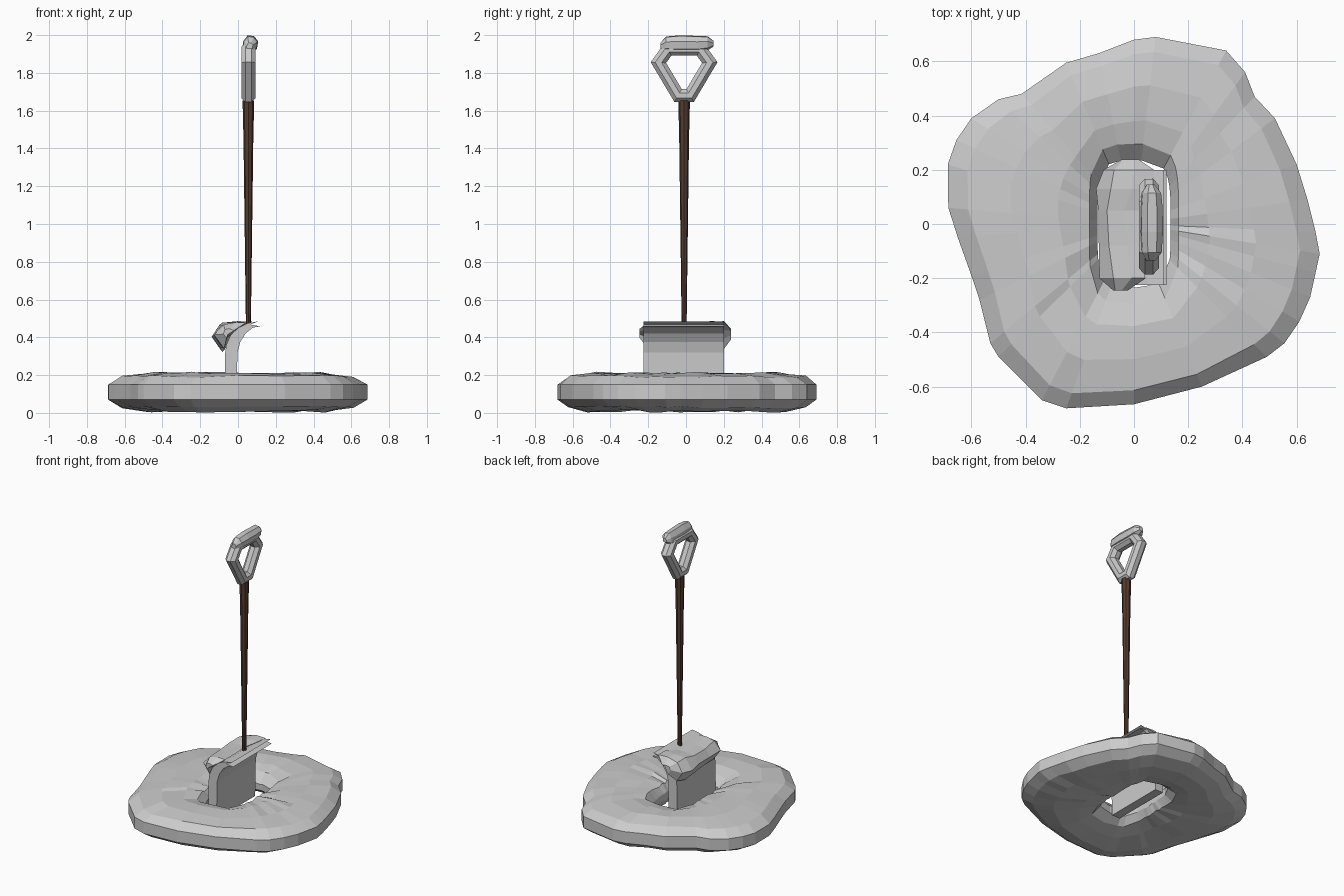
import bpy, bmesh, random
from math import sin, cos, pi, atan2
from mathutils import Vector

if "Cube" in bpy.data.objects:
    bpy.data.objects.remove(bpy.data.objects["Cube"])

random.seed(4)


def loft(name, rings, loop=False, caps=True):
    """Skin closed rings of equal length into one flat-shaded object."""
    bm = bmesh.new()
    vr = [[bm.verts.new(p) for p in r] for r in rings]
    n = len(rings[0])
    last = len(vr) if loop else len(vr) - 1
    for i in range(last):
        a, b = vr[i], vr[(i + 1) % len(vr)]
        for j in range(n):
            k = (j + 1) % n
            bm.faces.new((a[j], a[k], b[k], b[j]))
    if caps and not loop:
        bm.faces.new(vr[0])
        bm.faces.new(vr[-1])
    bmesh.ops.recalc_face_normals(bm, faces=bm.faces)
    me = bpy.data.meshes.new(name)
    bm.to_mesh(me)
    bm.free()
    ob = bpy.data.objects.new(name, me)
    bpy.context.collection.objects.link(ob)
    return ob


# Snow ring: irregular outline blended towards an oblong hole
outline = [(.08, .69), (.34, .64), (.41, .56), (.445, .47), (.52, .39), (.60, .22),
           (.64, .09), (.67, -.03), (.685, -.11), (.67, -.18), (.65, -.27), (.61, -.36),
           (.555, -.44), (.49, -.49), (.25, -.60), (0, -.665), (-.25, -.68), (-.34, -.65),
           (-.50, -.49), (-.53, -.44), (-.57, -.28), (-.60, -.19), (-.65, -.05),
           (-.685, .06), (-.687, .22), (-.655, .31), (-.60, .39), (-.50, .46),
           (-.415, .48), (-.25, .595), (-.13, .63), (0, .68)]


def hole_point(x, y, hx, hy):
    a = atan2(y, x)
    c, s = cos(a), sin(a)
    r = ((abs(c) / hx) ** 4 + (abs(s) / hy) ** 4) ** -.25
    return r * c, r * s


def snow_ring(t, z, jit, hx=.165, hy=.295):
    ring = []
    for x, y in outline:
        u, v = hole_point(x, y, hx, hy)
        ring.append((x + (u - x) * t, y + (v - y) * t, z + random.uniform(-jit, jit)))
    return ring


loft("snow_base", [
    snow_ring(0, .07, 0), snow_ring(0, .15, 0), snow_ring(.14, .193, .006),
    snow_ring(.45, .212, .006), snow_ring(.78, .207, .008), snow_ring(1, .185, .008),
    snow_ring(1, .135, .006, .135, .235), snow_ring(1, .085, .006, .135, .235),
    snow_ring(1, .04, .006), snow_ring(.75, .018, .005),
    snow_ring(.4, .008, .007), snow_ring(.14, .03, .006)], loop=True)

# Shovel blade: curved side profile (x, z) extruded along y
profile = [(-.07, .06), (-.07, .30), (-.062, .36), (-.04, .41), (0, .45), (.05, .475),
           (.11, .485), (.065, .468), (.12, .458), (.08, .452), (.04, .42),
           (.012, .375), (-.003, .32), (-.008, .06)]
loft("blade", [[(x, y, z) for x, z in profile] for y in (-.225, .20)])

# Snow lump lying over the curved back of the blade
lump = [(-.135, .41), (-.09, .475), (-.01, .487), (.06, .485), (.01, .445), (-.05, .40), (-.085, .33)]
stations = [(-.245, .3, 0), (-.20, .85, .0), (-.08, .85, -.01), (.05, .8, -.02),
            (.13, 1, 0), (.20, .95, .015), (.238, .35, .03)]
rings = []
for y, s, dx in stations:
    rings.append([(-.05 + (x + .05) * s + dx + random.uniform(-.008, .008),
                   y, .425 + (z - .425) * s + random.uniform(-.008, .003))
                  for x, z in lump])
loft("blade_snow", rings)

# Tapered wooden shaft
CX, CY = .055, -.01
shaft = loft("shaft", [[(CX + r * cos(k * pi / 4), CY + r * sin(k * pi / 4), z) for k in range(8)]
                       for z, r in ((.45, .013), (1.45, .026), (1.655, .031))])
wood = bpy.data.materials.new("wood")
wood.diffuse_color = (.09, .045, .028, 1)
wood.use_nodes = True
wood.node_tree.nodes["Principled BSDF"].inputs["Base Color"].default_value = wood.diffuse_color
shaft.data.materials.append(wood)

# Grip frame: mitred octagonal tube around a hexagon
half = [(.032, 1.68), (.136, 1.855), (.085, 1.925)]
path = [Vector((y, z)) for y, z in half] + [Vector((-y, z)) for y, z in reversed(half)]
rings = []
for i, p in enumerate(path):
    d1 = (p - path[i - 1]).normalized()
    d2 = (path[(i + 1) % 6] - p).normalized()
    n = Vector((d1.y + d2.y, -d1.x - d2.x)).normalized()
    mitre = 1 / max(.6, n.dot(Vector((d1.y, -d1.x))))
    ring = []
    for k in range(8):
        a = (k + .5) * pi / 4
        q = p + n * (cos(a) * .037 * mitre)
        ring.append((CX + .04 * sin(a), CY + q.x, q.y))
    rings.append(ring)
loft("grip_frame", rings, loop=True)

# Snow cap on top of the grip
cap = [(.022, 1.925), (.028, 1.965), (.05, 1.997), (.085, 1.993), (.107, 1.965), (.10, 1.925), (.06, 1.91)]
rings = []
for y, s, dz in ((-.135, .4, -.012), (-.105, .9, 0), (-.03, 1, .002), (.06, .97, 0),
                 (.115, .85, .003), (.145, .35, 0)):
    rings.append([(.06 + (x - .06) * s, y, 1.955 + (z - 1.955) * s + dz) for x, z in cap])
loft("grip_snow", rings)
